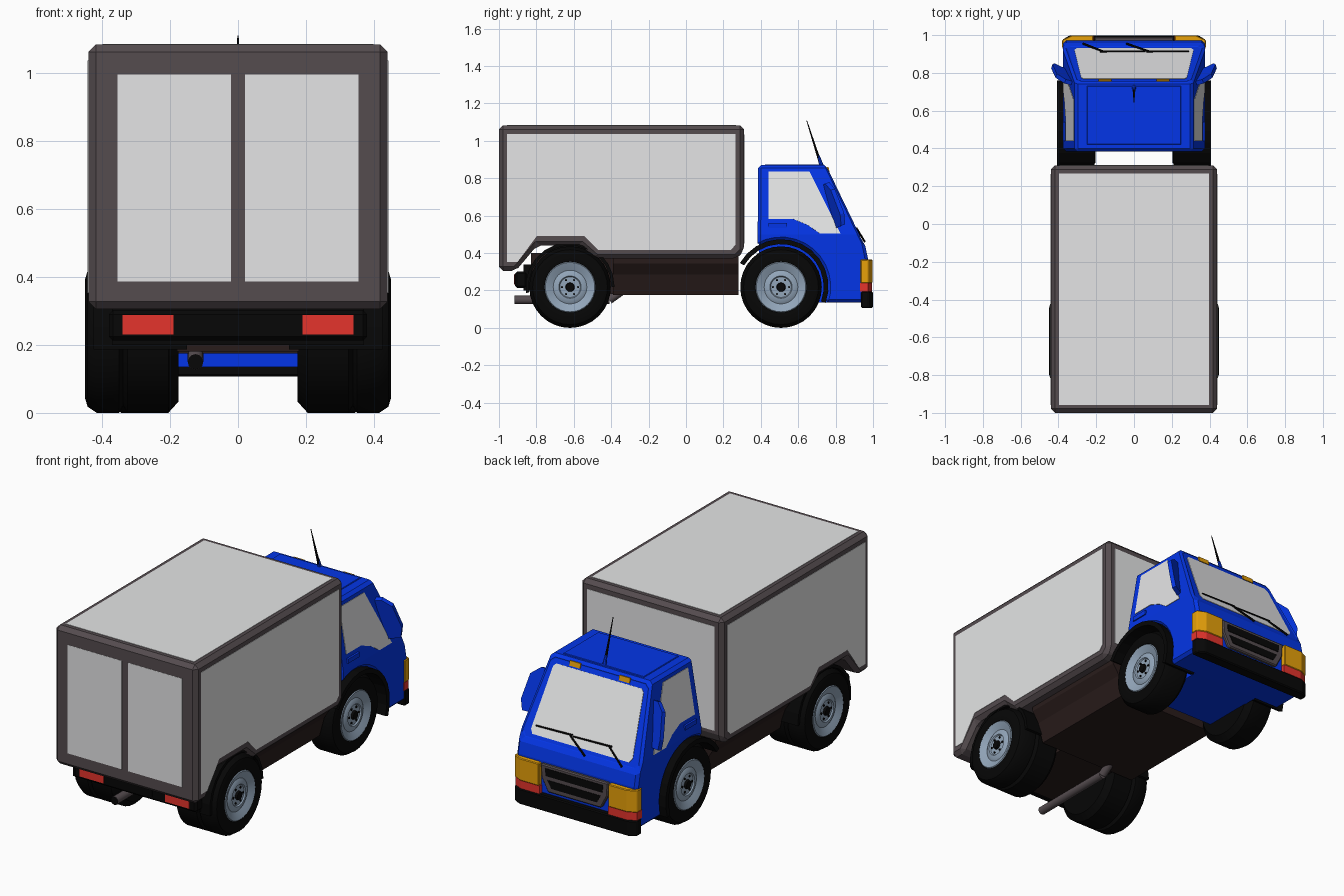
import bpy, bmesh, math
from mathutils import Vector

if "Cube" in bpy.data.objects:
    bpy.data.objects.remove(bpy.data.objects["Cube"])

# Flat colours (linear)
def mat(name, r, g, b):
    m = bpy.data.materials.new(name)
    m.diffuse_color = (r, g, b, 1)
    m.use_nodes = True
    m.node_tree.nodes["Principled BSDF"].inputs["Base Color"].default_value = m.diffuse_color
    return m

BLUE = mat("cab blue", 0.001, 0.036, 0.80)
GREY = mat("panel grey", 0.78, 0.785, 0.79)
FRAME = mat("frame brown grey", 0.09, 0.072, 0.078)
BROWN = mat("chassis brown", 0.022, 0.012, 0.011)
BLACK = mat("rubber black", 0.002, 0.002, 0.002)
STEEL = mat("rim steel", 0.29, 0.38, 0.49)
ORANGE = mat("lamp orange", 0.83, 0.37, 0.003)
RED = mat("lamp red", 0.78, 0.034, 0.025)


def finish(name, bm, m, mirror=False, bevel=0, smooth=False):
    bmesh.ops.recalc_face_normals(bm, faces=bm.faces)
    me = bpy.data.meshes.new(name)
    bm.to_mesh(me)
    bm.free()
    ob = bpy.data.objects.new(name, me)
    bpy.context.collection.objects.link(ob)
    me.materials.append(m)
    if smooth:
        bpy.context.view_layer.objects.active = ob
        ob.select_set(True)
        bpy.ops.object.shade_smooth_by_angle(angle=math.radians(35))
        ob.select_set(False)
    if bevel:
        b = ob.modifiers.new("bevel", 'BEVEL')
        b.width, b.segments, b.limit_method = bevel, 1, 'ANGLE'
    if mirror:
        ob.modifiers.new("mirror", 'MIRROR').use_bisect_axis[0] = False
    return ob


def loft(bm, a, b):
    """Closed solid between two equal point loops."""
    va, vb = [bm.verts.new(p) for p in a], [bm.verts.new(p) for p in b]
    bm.faces.new(va)
    bm.faces.new(vb)
    for i in range(len(va)):
        j = (i + 1) % len(va)
        bm.faces.new((va[i], va[j], vb[j], vb[i]))


def place(p, axis, d):
    return {'x': (d, p[0], p[1]), 'y': (p[0], d, p[1]), 'z': (p[0], p[1], d)}[axis]


def prism(name, pts, axis, a, b, m, **kw):
    bm = bmesh.new()
    loft(bm, [place(p, axis, a) for p in pts], [place(p, axis, b) for p in pts])
    return finish(name, bm, m, **kw)


def box(name, x, y, z, m, **kw):
    pts = [(x[0], y[0]), (x[1], y[0]), (x[1], y[1]), (x[0], y[1])]
    return prism(name, pts, 'z', z[0], z[1], m, **kw)


def plate(name, pts, m, t=0.004, **kw):
    """Thin plate straddling a surface."""
    pts = [Vector(p) for p in pts]
    n = (pts[1] - pts[0]).cross(pts[2] - pts[0]).normalized() * t
    bm = bmesh.new()
    loft(bm, [p - n for p in pts], [p + n for p in pts])
    return finish(name, bm, m, **kw)


def rod(name, p, q, r1, r2, m, seg=10, **kw):
    p, q = Vector(p), Vector(q)
    rot = (q - p).to_track_quat('Z', 'Y')
    ring = [Vector((math.cos(2 * math.pi * i / seg), math.sin(2 * math.pi * i / seg), 0)) for i in range(seg)]
    bm = bmesh.new()
    loft(bm, [p + rot @ (v * r1) for v in ring], [q + rot @ (v * r2) for v in ring])
    return finish(name, bm, m, **kw)


def lathe(name, prof, y, z, m, seg=32):
    """Spin an (x, radius) profile about the wheel axle."""
    bm = bmesh.new()
    vs = [bm.verts.new((x, y, z + r)) for x, r in prof]
    es = [bm.edges.new(e) for e in zip(vs, vs[1:])]
    bmesh.ops.spin(bm, geom=vs + es, cent=(0, y, z), axis=(1, 0, 0), angle=2 * math.pi, steps=seg)
    bmesh.ops.remove_doubles(bm, verts=bm.verts, dist=1e-5)
    return finish(name, bm, m, mirror=True, smooth=True)


def arc(cy, cz, r, a0, a1, n=12):
    return [(cy + r * math.cos(math.radians(a0 + (a1 - a0) * i / n)),
             cz + r * math.sin(math.radians(a0 + (a1 - a0) * i / n))) for i in range(n + 1)]


# Cargo box with chamfered frame and raised wheel cut-out
prism("cargo_box", [(-1, 1.083), (-1, .305), (-.91, .305), (-.797, .44), (-.56, .44), (-.48, .37),
                    (.27, .37), (.31, .41), (.31, 1.083)], 'x', -.44, .44, FRAME, bevel=.022)
plate("cargo_side_panel", [(.438, y, z) for y, z in
      [(-.957, 1.037), (-.957, .353), (-.90, .353), (-.797, .492), (-.545, .492), (-.47, .417),
       (.24, .417), (.265, .445), (.265, 1.037)]], GREY, mirror=True)
plate("cargo_roof_panel", [(-.398, -.957, 1.081), (.398, -.957, 1.081), (.398, .268, 1.081), (-.398, .268, 1.081)], GREY)
plate("cargo_front_panel", [(-.395, .308, .45), (.395, .308, .45), (.395, .308, 1.035), (-.395, .308, 1.035)], GREY)
plate("rear_door_panel", [(.02, -.997, .387), (.355, -.997, .387), (.355, -.997, .995), (.02, -.997, .995)], GREY, mirror=True)

# Chassis
prism("chassis_skirt", [(-.38, .385), (-.38, .345), (-.34, .285), (-.31, .175),
                        (.31, .175), (.34, .285), (.38, .345), (.38, .385)], 'y', -.39, .28, BROWN)
box("chassis_rear", (-.18, .18), (-.83, -.38), (.18, .40), BROWN)
rod("rear_axle", (-.3, -.62, .22), (.3, -.62, .22), .04, .04, BLACK)
rod("front_axle", (-.3, .508, .22), (.3, .508, .22), .04, .04, BLACK)
rod("exhaust_pipe", (-.125, -.915, .15), (-.125, -.41, .15), .023, .023, FRAME, seg=12, smooth=True)
rod("exhaust_bend", (-.125, -.41, .15), (-.125, -.34, .20), .023, .023, FRAME, seg=12, smooth=True)
rod("exhaust_opening", (-.125, -.917, .15), (-.125, -.91, .15), .022, .022, BLACK, seg=12)

# Rear bumper and lamps
box("rear_bumper", (-.38, .38), (-.915, -.85), (.213, .302), BLACK, bevel=.012)
box("rear_bumper_mount", (-.37, .37), (-.87, -.82), (.2, .34), BLACK)
box("number_plate_holder", (-.11, .11), (-.919, -.91), (.235, .285), BLACK)
box("tail_lamp", (.19, .34), (-.918, -.911), (.23, .288), RED, mirror=True)

# Wheels: tyre, dished rim, hub and bolts; rear ones are twin width
R = .218
for tag, cy, x0, x1 in (("front", .508, .205, .378), ("rear", -.62, .175, .45)):
    mid = (x0 + x1) / 2 + .025
    groove = [(mid - .012, R), (mid, R - .02), (mid + .012, R)] if tag == "rear" else []
    lathe(tag + "_tyre", [(x0, 0), (x0, .185), (x0 + .03, R)] + groove +
          [(x1 - .035, R), (x1 - .008, .20), (x1, .175), (x1 - .004, .137), (x1 - .03, .13)], cy, R, BLACK)
    lathe(tag + "_rim", [(x1 - .01, .139), (x1 - .001, .132), (x1 - .008, .115), (x1 - .02, .09),
                         (x1 - .013, .078), (x1 - .01, .06), (x1 - .017, .055), (x1 - .017, 0)], cy, R, STEEL)
    rod(tag + "_hub", (x1 - .03, cy, R), (x1 - .004, cy, R), .028, .022, BLACK, seg=12, mirror=True)
    for i, (by, bz) in enumerate(arc(cy, R, .043, 0, 300, 5)):
        rod(f"{tag}_bolt_{i}", (x1 - .03, by, bz), (x1 - .012, by, bz), .006, .006, BLACK, seg=6, mirror=True)

# Fender strips over the wheels
prism("front_fender", arc(.508, .22, .254, 150, -20) + arc(.508, .22, .228, -20, 150),
      'x', .21, .408, BLACK, mirror=True)
prism("rear_fender", arc(-.62, .22, .238, 188, 0) + arc(-.62, .22, .221, 0, 188), 'x', .15, .425, BLACK, mirror=True)
prism("rear_wheel_housing", arc(-.62, .22, .236, 180, 0, 6), 'x', .12, .172, BLACK, mirror=True)


# Cab: side profile with wheel arch, tapered inwards above the waist
def cab_x(z):
    return .375 - max(0, z - .5) * .17


cab_pts = [(.385, .87), (.757, .87), (.955, .455), (.972, .375), (.972, .2), (.95, .135)] + arc(.508, .22, .25, -20, 120)
bm = bmesh.new()
loft(bm, [(-1, y, z) for y, z in cab_pts], [(1, y, z) for y, z in cab_pts])
bmesh.ops.bisect_plane(bm, geom=bm.verts[:] + bm.edges[:] + bm.faces[:], plane_co=(0, 0, .5), plane_no=(0, 0, 1))
for v in bm.verts:
    v.co.x *= cab_x(v.co.z)
bmesh.ops.recalc_face_normals(bm, faces=bm.faces)
# Recess the windscreen between its pillars
front = [f for f in bm.faces if f.normal.y > .8 and .3 < f.normal.z < .6]
bmesh.ops.inset_region(bm, faces=front, thickness=.025, depth=-.01)
finish("cab_body", bm, BLUE, bevel=.016)
box("cab_floor", (-.21, .21), (.39, .77), (.135, .5), BLUE)
box("roof_panel", (-.25, .25), (.42, .73), (.866, .874), BLUE, bevel=.003)


# Cab windows
def shield(x, z, out=0):
    out -= .01
    return (x, .757 + (.87 - z) * .477 + out * .9, z + out * .43)


plate("windscreen", [shield(-.265, .83), shield(.265, .83), shield(.28, .815), shield(.315, .51),
                     shield(.30, .488), shield(-.30, .488), shield(-.315, .51), shield(-.28, .815)], GREY, t=.003)
plate("side_window", [(cab_x(z), y, z) for y, z in
      [(.44, .835), (.44, .583), (.57, .583), (.65, .55), (.715, .505), (.825, .505), (.66, .835)]],
      GREY, t=.003, mirror=True)
box("door_handle", (.355, .376), (.44, .54), (.535, .56), BLUE, mirror=True)

# Wing mirrors, swept outwards and forwards
plate("wing_mirror", [(.33, .745, .77), (.365, .755, .775), (.412, .785, .74), (.435, .835, .61), (.425, .84, .55),
                      (.35, .805, .535)], BLUE, t=.012, mirror=True)

# Wipers, roof lamps, aerial
for i, (xa, xb, xc) in enumerate(((-.27, -.16, .06), (-.04, .085, .29))):
    rod(f"wiper_arm_{i}", shield(xa, .46, .013), shield(xb, .535, .005), .006, .005, BLACK, seg=6)
    rod(f"wiper_blade_{i}", shield(xb - .02, .535, .005), shield(xc, .53, .005), .005, .004, BLACK, seg=6)
plate("roof_lamp", [shield(.12, .862, .007), shield(.187, .862, .007), shield(.187, .838), shield(.12, .838)],
      ORANGE, t=.004, mirror=True)
rod("aerial_base", (0, .725, .865), (0, .708, .92), .012, .007, BLUE, seg=8)
rod("aerial", (0, .72, .875), (0, .645, 1.11), .008, .002, BLACK, seg=8)

# Front lamps, grille and bumper
lamp = [(.215, .998), (.33, .998), (.38, .975), (.38, .933), (.215, .933)]
prism("headlamp", lamp, 'z', .24, .365, ORANGE, mirror=True, bevel=.004)
prism("indicator_lamp", [(x - .002, y - .003) for x, y in lamp], 'z', .195, .24, RED, mirror=True)
prism("grille", [(-.21, .365), (.21, .365), (.205, .29), (.165, .215), (-.165, .215), (-.205, .29)],
      'y', .95, .99, FRAME, bevel=.006)
for i, (w1, w2, z) in enumerate(((.18, .175, .305), (.165, .14, .242))):
    prism(f"grille_slot_{i}", [(-w1, z + .042), (w1, z + .042), (w2, z), (-w2, z)], 'y', .985, .993, BLACK)
prism("front_bumper", [(-.38, .935), (.38, .935), (.38, .975), (.34, .999), (-.34, .999), (-.38, .975)],
      'z', .107, .195, BLACK, bevel=.006)
